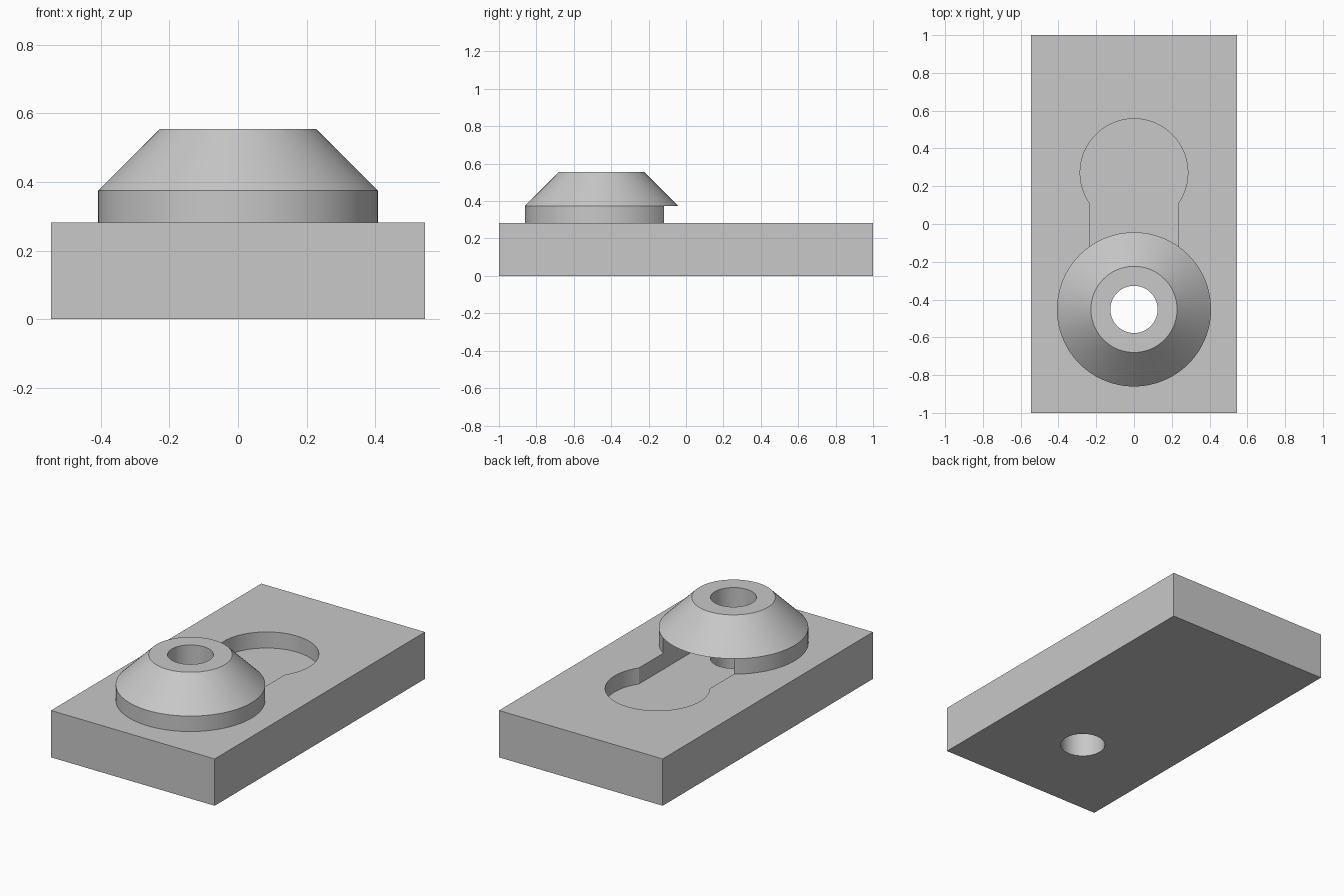
import bpy
import bmesh
from math import acos, cos, sin, pi

default = bpy.data.objects.get("Cube")
if default:
    bpy.data.objects.remove(default)

SEGMENTS = 96
BOSS_Y = -0.452          # centre of the conical boss and bore
BORE_R = 0.125
POCKET_Y, POCKET_R = 0.272, 0.285
SLOT_R = 0.235           # half width of the slot
PLATE_TOP, RIM_TOP, BOSS_TOP = 0.282, 0.375, 0.555
FLOOR = 0.185

gray = bpy.data.materials.new("light gray")
gray.use_nodes = True
gray.diffuse_color = (0.58, 0.58, 0.58, 1)
gray.node_tree.nodes["Principled BSDF"].inputs["Base Color"].default_value = gray.diffuse_color


def arc(cy, radius, start, end, steps):
    """Points along an arc centred on (0, cy)."""
    return [(radius * cos(start + (end - start) * i / steps),
             cy + radius * sin(start + (end - start) * i / steps))
            for i in range(steps + 1)]


def loft(name, layers):
    """Closed solid through stacked (outline, height) layers."""
    bm = bmesh.new()
    rings = [[bm.verts.new((x, y, z)) for x, y in outline] for outline, z in layers]
    for low, high in zip(rings, rings[1:]):
        n = len(low)
        for i in range(n):
            j = (i + 1) % n
            bm.faces.new((low[i], low[j], high[j], high[i]))
    bm.faces.new(rings[0][::-1])
    bm.faces.new(rings[-1])
    mesh = bpy.data.meshes.new(name)
    bm.to_mesh(mesh)
    bm.free()
    mesh.materials.append(gray)
    obj = bpy.data.objects.new(name, mesh)
    bpy.context.collection.objects.link(obj)
    return obj


def combine(target, tool, operation):
    """Apply a boolean and discard the tool."""
    tool.hide_render = True
    mod = target.modifiers.new(operation.lower(), "BOOLEAN")
    mod.operation = operation
    mod.solver = "EXACT"
    mod.object = tool
    bpy.context.view_layer.objects.active = target
    bpy.ops.object.modifier_apply(modifier=mod.name)
    bpy.data.objects.remove(tool)


def circle(radius):
    return arc(BOSS_Y, radius, 0, 2 * pi, SEGMENTS)[:-1]


# Rectangular plate
W = 0.545
plate = loft("keyhole_plate", [([(-W, -1), (W, -1), (W, 1), (-W, 1)], z)
                               for z in (0, PLATE_TOP)])

# Boss: short cylindrical rim below a truncated cone
boss = loft("conical_boss", [(circle(0.408), 0.1), (circle(0.408), RIM_TOP),
                             (circle(0.228), BOSS_TOP)])
combine(plate, boss, "UNION")

# Keyhole recess: round pocket leading into a slot under the boss
a = acos(SLOT_R / POCKET_R)
outline = (arc(POCKET_Y, POCKET_R, -a, pi + a, SEGMENTS)
           + arc(BOSS_Y, SLOT_R, pi, 2 * pi, SEGMENTS // 2))
recess = loft("recess_cutter", [(outline, FLOOR), (outline, RIM_TOP)])
combine(plate, recess, "DIFFERENCE")

# Bore through the boss and plate
bore = loft("bore_cutter", [(circle(BORE_R), -0.1), (circle(BORE_R), 0.7)])
combine(plate, bore, "DIFFERENCE")

# Smooth the round walls, keep the edges crisp
bpy.ops.object.select_all(action="DESELECT")
plate.select_set(True)
bpy.context.view_layer.objects.active = plate
bpy.ops.object.shade_smooth_by_angle()
